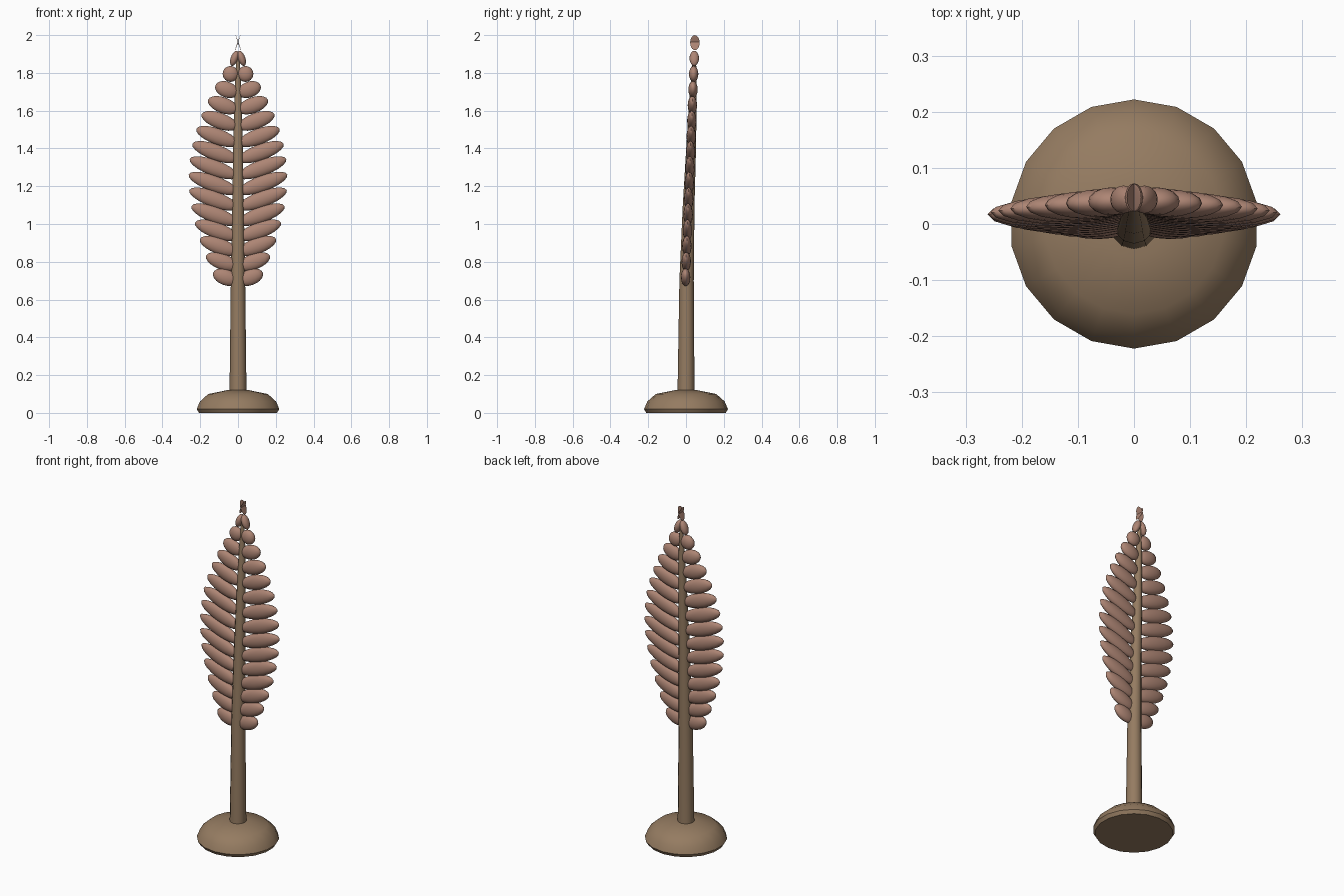
import bpy, bmesh, math
from mathutils import Matrix, Vector

cube = bpy.data.objects.get("Cube")
if cube:
    bpy.data.objects.remove(cube)


def material(name, rgb):
    m = bpy.data.materials.new(name)
    m.use_nodes = True
    m.diffuse_color = (*rgb, 1)
    m.node_tree.nodes["Principled BSDF"].inputs["Base Color"].default_value = (*rgb, 1)
    return m


WOOD = material("brown_wood", (0.30, 0.20, 0.12))
LEAF = material("dusty_rose", (0.42, 0.235, 0.175))


def finish(name, bm, mat, angle):
    bmesh.ops.recalc_face_normals(bm, faces=bm.faces[:])
    mesh = bpy.data.meshes.new(name)
    bm.to_mesh(mesh)
    bm.free()
    mesh.materials.append(mat)
    obj = bpy.data.objects.new(name, mesh)
    bpy.context.collection.objects.link(obj)
    bpy.ops.object.select_all(action='DESELECT')
    obj.select_set(True)
    bpy.context.view_layer.objects.active = obj
    bpy.ops.object.shade_smooth_by_angle(angle=math.radians(angle))
    return obj


def loft(name, rings, sides, mat):
    """Skin round rings given as (radius, y, z), with capped ends."""
    bm = bmesh.new()
    loops = []
    for r, y, z in rings:
        loops.append([bm.verts.new((r * math.sin(a), y + r * math.cos(a), z))
                      for a in (math.tau * k / sides for k in range(sides))])
    for low, high in zip(loops, loops[1:]):
        for k in range(sides):
            n = (k + 1) % sides
            bm.faces.new((low[k], low[n], high[n], high[k]))
    bm.faces.new(loops[0])
    bm.faces.new(loops[-1])
    return finish(name, bm, mat, 50)


# Domed foot
loft("base", [(0.21, 0, 0), (0.222, 0, 0.02), (0.205, 0, 0.06),
              (0.16, 0, 0.1), (0.06, 0, 0.12)], 18, WOOD)

# Tapering stem that leans gently backwards
loft("stem", [(0.045, 0, 0.1), (0.038, 0.003, 0.7), (0.031, 0.014, 1.1),
              (0.026, 0.027, 1.4), (0.018, 0.039, 1.7), (0.008, 0.045, 1.9)], 12, WOOD)

# Mirrored pairs of leaflets, longest in the middle and vanishing at the tip
PAIRS = 16
RISE = math.radians(20)
for i in range(PAIRS):
    t = i / (PAIRS - 1)
    swell = max(0, math.sin(math.pi * (0.18 + 0.82 * t))) ** 1.1
    half = max(0.0015, 0.139 * swell)
    centre = Vector((half * math.cos(RISE), -0.002 + 0.049 * t, 0.718 + 1.242 * t))
    for side, label in ((1, "left"), (-1, "right")):
        bm = bmesh.new()
        spot = Vector((side * centre.x, centre.y, centre.z))
        shape = (Matrix.Translation(spot) @ Matrix.Rotation(-side * RISE, 4, 'Y')
                 @ Matrix.Diagonal((half, 0.025, 0.042, 1)))
        bmesh.ops.create_uvsphere(bm, u_segments=16, v_segments=10, radius=1, matrix=shape)
        finish(f"leaflet_{label}_{i + 1}", bm, LEAF, 60)
